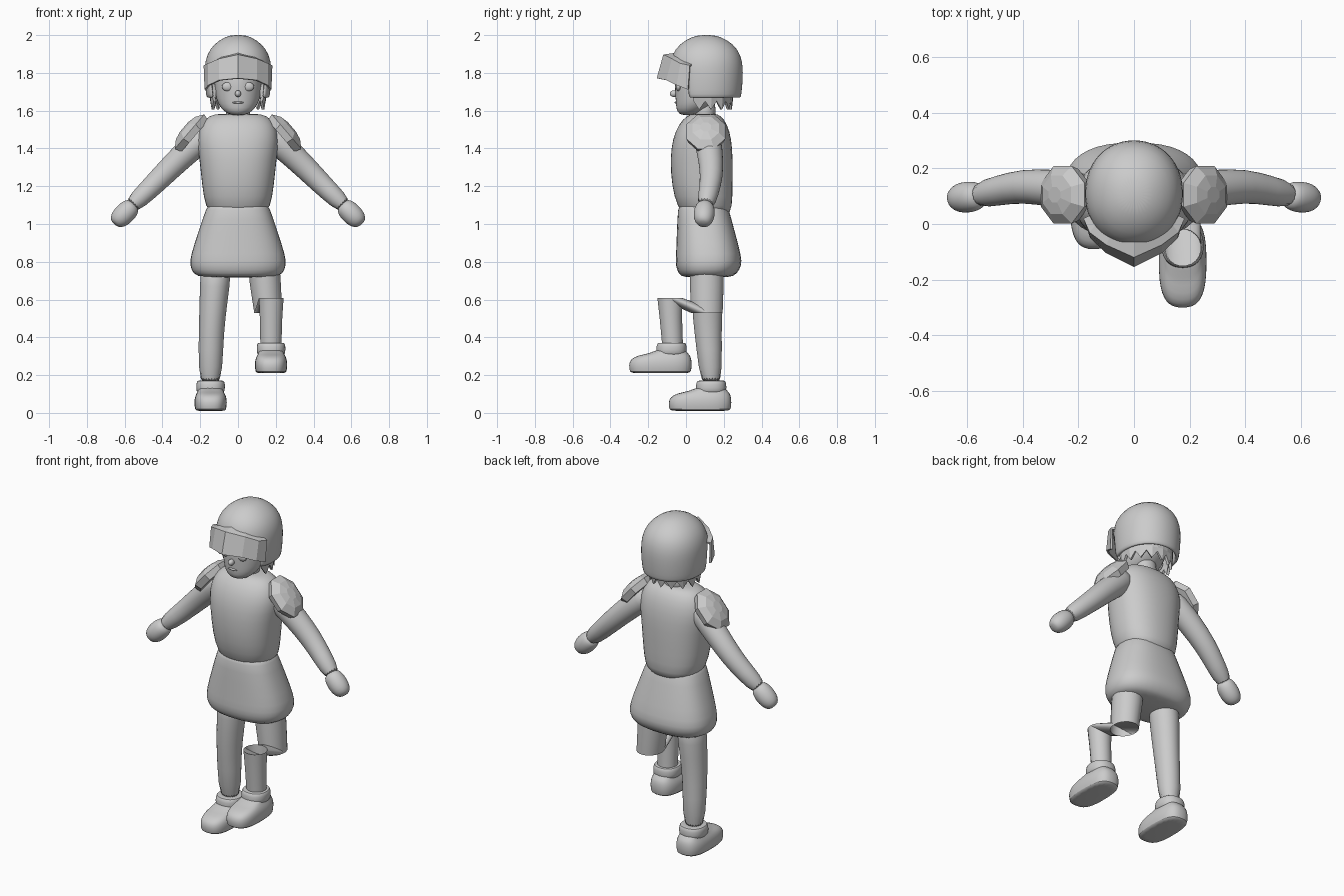
import bpy, bmesh, math
from mathutils import Vector

if "Cube" in bpy.data.objects:
    bpy.data.objects.remove(bpy.data.objects["Cube"])

grey = bpy.data.materials.new("plain_grey")
grey.use_nodes = True
grey.diffuse_color = (0.6, 0.6, 0.6, 1)
grey.node_tree.nodes["Principled BSDF"].inputs["Base Color"].default_value = (0.6, 0.6, 0.6, 1)


def finish(name, bm, smooth=True, subsurf=0, thick=0):
    bmesh.ops.recalc_face_normals(bm, faces=bm.faces)
    me = bpy.data.meshes.new(name)
    bm.to_mesh(me)
    bm.free()
    me.materials.append(grey)
    me.polygons.foreach_set("use_smooth", [smooth] * len(me.polygons))
    if smooth:
        me.set_sharp_from_angle(angle=math.radians(60))
    ob = bpy.data.objects.new(name, me)
    bpy.context.collection.objects.link(ob)
    if thick:
        mod = ob.modifiers.new("thickness", "SOLIDIFY")
        mod.thickness = thick
        mod.offset = -1
    if subsurf:
        mod = ob.modifiers.new("rounding", "SUBSURF")
        mod.levels = mod.render_levels = subsurf
    return ob


def ring(c, u, v, n=20, power=2):
    """Closed superellipse around c spanned by vectors u and v."""
    pts = []
    for i in range(n):
        a = 2 * math.pi * (i + 0.5) / n
        x, y = math.cos(a), math.sin(a)
        x = math.copysign(abs(x) ** (2 / power), x)
        y = math.copysign(abs(y) ** (2 / power), y)
        pts.append(Vector(c) + Vector(u) * x + Vector(v) * y)
    return pts


def bridge(rows, closed=True, caps=(True, True)):
    bm = bmesh.new()
    grid = [[bm.verts.new(p) for p in row] for row in rows]
    n = len(rows[0])
    for a, b in zip(grid, grid[1:]):
        for i in range(n if closed else n - 1):
            j = (i + 1) % n
            bm.faces.new((a[i], a[j], b[j], b[i]))
    if closed and caps[0]:
        bm.faces.new(grid[0])
    if closed and caps[1]:
        bm.faces.new(grid[-1])
    return bm


def stack(sections, n=20, power=2, caps=(True, True)):
    """Horizontal sections: x, y, z, half width, half depth."""
    return bridge([ring((x, y, z), (rx, 0, 0), (0, ry, 0), n, power)
                   for x, y, z, rx, ry in sections], True, caps)


def tube(path, n=16):
    """Round sections square to a path of x, y, z, radius."""
    rows = []
    for i, (x, y, z, r) in enumerate(path):
        a, b = path[max(i - 1, 0)], path[min(i + 1, len(path) - 1)]
        t = (Vector(b[:3]) - Vector(a[:3])).normalized()
        u = t.cross(Vector((0, 1, 0))).normalized()
        rows.append(ring((x, y, z), u * r, t.cross(u) * r, n))
    return bridge(rows)


# Torso, skirt and neck
finish("torso", stack([
    (0, .11, 1.03, .13, .115), (0, .10, 1.09, .175, .147), (0, .085, 1.2, .192, .163),
    (0, .082, 1.35, .207, .168), (0, .085, 1.45, .222, .158), (0, .09, 1.53, .2, .13),
    (0, .095, 1.575, .155, .09), (0, .095, 1.585, .1, .06)], power=2.3), subsurf=1)
finish("skirt", stack([
    (0, .09, 1.12, .15, .12), (0, .09, 1.09, .168, .135), (0, .105, .96, .212, .155),
    (0, .12, .83, .255, .175), (0, .12, .78, .258, .178), (0, .115, .735, .24, .155),
    (0, .11, .715, .2, .13)], power=2.5), subsurf=1)
finish("neck", stack([(0, .1, 1.55, .075, .065), (0, .1, 1.6, .06, .055),
                      (0, .1, 1.7, .06, .055)]), subsurf=1)

# Head and face
finish("head", stack([
    (0, .01, 1.575, .035, .035), (0, .02, 1.595, .075, .07), (0, .05, 1.635, .108, .105),
    (0, .075, 1.69, .123, .133), (0, .085, 1.76, .13, .148), (0, .1, 1.84, .13, .145),
    (0, .1, 1.9, .08, .08)]), subsurf=1)


def blob(name, loc, size):
    bm = bmesh.new()
    bmesh.ops.create_uvsphere(bm, u_segments=16, v_segments=10, radius=1)
    for v in bm.verts:
        v.co = Vector([v.co[i] * size[i] + loc[i] for i in range(3)])
    finish(name, bm)


blob("nose", (0, -.064, 1.69), (.016, .022, .018))
blob("mouth", (0, -.053, 1.643), (.03, .008, .006))
for side, s in (("left", 1), ("right", -1)):
    blob(side + "_eye", (s * .055, -.04, 1.727), (.03, .014, .024))
    blob(side + "_ear", (s * .122, .07, 1.7), (.014, .03, .04))

# Jagged hair below the helmet
top, mid, low = [], [], []
locks = 18
for i in range(locks + 1):
    a = math.radians(-25 + 230 * i / locks)
    d = Vector((math.cos(a) * .15, .1 + math.sin(a) * .15, 0))
    top.append(d + Vector((0, 0, 1.74)))
    mid.append(d + Vector((0, 0, 1.67)))
    low.append(d * .95 + Vector((0, .005, 1.605 if i % 2 else 1.65)))
finish("hair", bridge([top, mid, low], closed=False), smooth=False, thick=.015)

# Helmet shell with an open face
bm = stack([(0, .11, 1.665, .163, .178), (0, .11, 1.68, .17, .184), (0, .11, 1.74, .176, .19),
            (0, .11, 1.8, .178, .193), (0, .108, 1.86, .176, .192), (0, .108, 1.925, .153, .17),
            (0, .108, 1.975, .1, .113), (0, .108, 2.002, .04, .045)],
           n=28, power=2.1, caps=(False, True))
opening = [f for f in bm.faces if f.calc_center_median().z < 1.8
           and f.calc_center_median().y < .02]
bmesh.ops.delete(bm, geom=opening, context="FACES")
finish("helmet", bm, subsurf=1, thick=.02)

# Pointed visor: lower edge, upper edge, ledge back to the helmet
edges = [
    [(.177, .01, 1.712), (.158, -.05, 1.735), (.1, -.105, 1.762), (0, -.155, 1.772)],
    [(.182, .02, 1.84), (.16, -.03, 1.85), (.1, -.075, 1.875), (0, -.12, 1.897)],
    [(.16, .03, 1.845), (.135, 0, 1.86), (.085, -.045, 1.885), (0, -.065, 1.905)]]
rows = [[Vector(p) for p in e] + [Vector((-x, y, z)) for x, y, z in reversed(e[:-1])]
        for e in edges]
visor = finish("visor", bridge(rows, closed=False), smooth=False, thick=.012)

for side, s in (("left", 1), ("right", -1)):
    # Arm and mitten hand
    finish(side + "_arm", tube([
        (s * .15, .11, 1.48, .06), (s * .2, .115, 1.445, .075), (s * .3, .13, 1.355, .068),
        (s * .4, .137, 1.255, .062), (s * .48, .122, 1.175, .055),
        (s * .575, .1, 1.085, .048)]), subsurf=1)
    finish(side + "_hand", tube([
        (s * .55, .103, 1.105, .035), (s * .565, .1, 1.09, .052), (s * .595, .097, 1.06, .058),
        (s * .625, .094, 1.03, .055), (s * .648, .092, 1.008, .04),
        (s * .655, .09, 1.0, .018)]), subsurf=1)
    # Faceted shoulder guard
    out, down = Vector((s * .76, 0, .65)), Vector((s * .65, 0, -.76))
    base = Vector((s * .24, .105, 1.475))
    rows = [ring(base + out * h, down * a, Vector((0, b, 0)), 8)
            for h, a, b in ((-.015, .118, .1), (.022, .13, .112), (.05, .085, .075),
                            (.06, .035, .03))]
    finish(side + "_shoulder_guard", bridge(rows), smooth=False)

# Straight right leg
finish("right_leg", stack([
    (-.115, .115, .8, .085, .09), (-.122, .115, .68, .08, .088), (-.137, .112, .5, .07, .078),
    (-.144, .122, .35, .066, .068), (-.147, .135, .13, .062, .058)]), subsurf=1)

# Left leg, folded at the knee into a thin connecting sleeve
finish("left_leg", stack([
    (.135, .11, .8, .085, .09), (.145, .11, .68, .083, .09), (.16, .11, .53, .075, .085),
    (.176, -.085, .608, .066, .067), (.175, -.08, .5, .06, .06), (.174, -.07, .34, .056, .055)],
    caps=(True, False)))

# Boots with a padded cuff
for side, dx, dy, dz in (("right", -.145, 0, 0), ("left", .175, -.21, .2)):
    def placed(secs):
        return [(dx, (a + b) / 2 + dy, z + dz, w, (b - a) / 2) for z, w, a, b in secs]
    finish(side + "_boot", stack(placed([
        (.01, .072, -.075, .225), (.014, .083, -.09, .238), (.055, .088, -.095, .243),
        (.085, .084, -.085, .24), (.105, .074, -.045, .232), (.115, .068, .02, .22),
        (.14, .062, .06, .205)]), power=2.8), subsurf=1)
    finish(side + "_boot_cuff", stack(placed([
        (.1, .065, .06, .205), (.112, .076, .05, .215), (.155, .078, .052, .215),
        (.172, .07, .06, .208), (.17, .06, .075, .195)]), power=2.3), subsurf=1)
